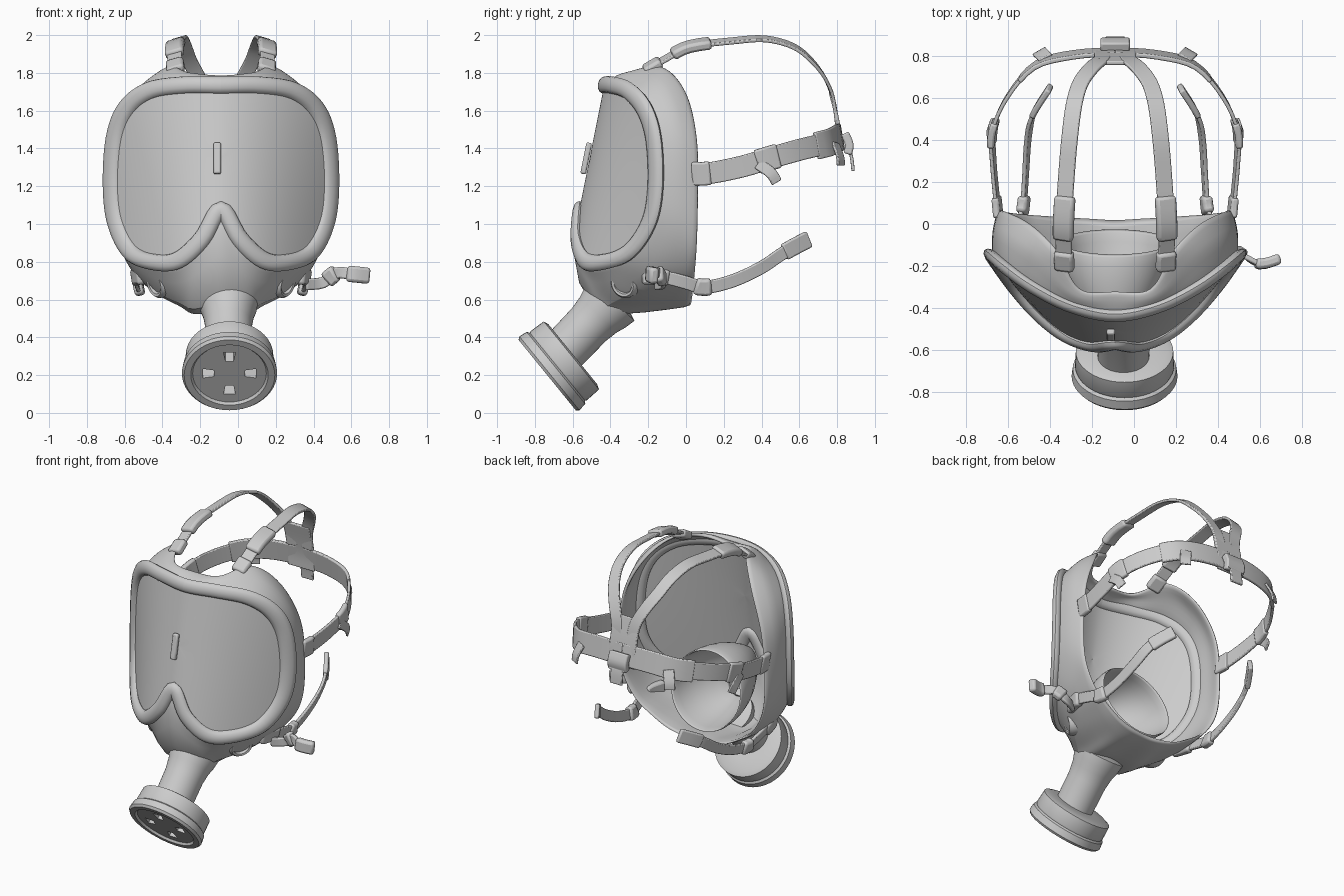
import bpy, bmesh, math
from mathutils import Vector

if "Cube" in bpy.data.objects:
    bpy.data.objects.remove(bpy.data.objects["Cube"])

CX = -0.09  # mask centre line


def make(name, verts, faces):
    me = bpy.data.meshes.new(name)
    me.from_pydata([tuple(v) for v in verts], [], faces)
    bm = bmesh.new()
    bm.from_mesh(me)
    bmesh.ops.recalc_face_normals(bm, faces=bm.faces)
    bm.to_mesh(me)
    bm.free()
    ob = bpy.data.objects.new(name, me)
    bpy.context.collection.objects.link(ob)
    return ob


def spline(pts, k=4, closed=False):
    """Catmull-Rom curve through the points."""
    p = [Vector(q) for q in pts]
    n = len(p)
    get = (lambda i: p[i % n]) if closed else (lambda i: p[max(0, min(n - 1, i))])
    out = []
    for i in range(n if closed else n - 1):
        a, b, c, d = (get(i + j) for j in (-1, 0, 1, 2))
        for s in range(k):
            t = s / k
            out.append(0.5 * (2 * b + (c - a) * t + (2 * a - 5 * b + 4 * c - d) * t * t
                              + (3 * b - a - 3 * c + d) * t ** 3))
    if not closed:
        out.append(p[-1])
    return out


def ring(half, k=4):
    """Closed symmetric loop from a half outline (top centre to bottom centre)."""
    full = list(half) + [(-u, y, z) for u, y, z in half[-2:0:-1]]
    return [v + Vector((CX, 0, 0)) for v in spline(full, k, True)]


def loft(name, rings, cap=False):
    n = len(rings[0])
    faces = [(r * n + i, r * n + (i + 1) % n, (r + 1) * n + (i + 1) % n, (r + 1) * n + i)
             for r in range(len(rings) - 1) for i in range(n)]
    if cap:
        faces += [tuple(range(n)), tuple(range((len(rings) - 1) * n, len(rings) * n))]
    return make(name, [v for r in rings for v in r], faces)


def ribbon(name, path, width, thick, centre):
    """Flat strap along a path, its face turned away from a centre point."""
    rings = []
    for i, p in enumerate(path):
        t = (path[min(i + 1, len(path) - 1)] - path[max(i - 1, 0)]).normalized()
        n = p - Vector(centre)
        n = (n - t * n.dot(t)).normalized()
        w = t.cross(n) * width / 2
        n = n * thick / 2
        rings.append([p + w + n, p - w + n, p - w - n, p + w - n])
    ob = loft(name, rings, True)
    b = ob.modifiers.new("bevel", 'BEVEL')
    b.width, b.segments, b.limit_method = min(thick * 0.3, 0.015), 2, 'ANGLE'
    return ob


def lathe(name, profile, loc, axis, n=48):
    q = Vector(axis).to_track_quat('Z', 'Y')
    rings = [[Vector(loc) + q @ Vector((r * math.cos(a), r * math.sin(a), t))
              for a in (2 * math.pi * i / n for i in range(n))] for r, t in profile]
    return loft(name, rings, True)


def surf(u, z):
    """Depth of the wrapped visor surface."""
    yc = -0.6 + 0.2 * (z - 0.9)
    return yc + (-0.13 - yc) * (abs(u) / 0.61) ** 1.8


def modifier(ob, thick, levels=1):
    m = ob.modifiers.new("solid", 'SOLIDIFY')
    m.thickness, m.offset = thick, 0
    ob.modifiers.new("sub", 'SUBSURF').levels = levels
    ob.modifiers["sub"].render_levels = levels


# Visor outline, half: (offset from centre, height)
F2 = [(0, 1.735), (.2, 1.735), (.38, 1.705), (.5, 1.61), (.56, 1.45), (.575, 1.2), (.55, 1.0),
      (.47, .845), (.34, .795), (.22, .81), (.10, .92), (0, 1.075)]
F = [(u, surf(u, z), z) for u, z in F2]
edge = ring(F, 6)

# Lens, filled towards its middle
lens_rings = []
for s in [0.002] + [i / 12 for i in range(1, 13)]:
    row = []
    for v in edge:
        u, z = s * (v.x - CX), 1.35 + s * (v.z - 1.35)
        row.append(Vector((u + CX, surf(u, z), z)))
    lens_rings.append(row)
loft("visor_lens", lens_rings)

# Visor frame: oval tube around the lens edge, broader on the sides
tube = []
for i, p in enumerate(edge):
    t = (edge[(i + 1) % len(edge)] - edge[i - 1]).normalized()
    n = Vector((0.9 * (p.x - CX), -0.6, 0.1))
    n = (n - t * n.dot(t)).normalized()
    w = t.cross(n)
    side = abs(w.y)
    c = p + n * 0.008 + Vector((0, 0.025 * side, 0))
    tube.append([c + w * (0.042 + 0.02 * side) * math.cos(a) + n * 0.03 * math.sin(a)
                 for a in (math.pi * j / 6 for j in range(12))])
loft("visor_frame", tube + [tube[0]])

# Face shell: frame edge, nose bulge, cheek ring, rear rim
M = [(0, -.37, 1.765), (.2, -.34, 1.785), (.37, -.17, 1.765), (.49, -.08, 1.64), (.56, -.04, 1.45),
     (.575, -.04, 1.2), (.555, -.06, .97), (.47, -.15, .76), (.34, -.30, .63), (.21, -.42, .56),
     (.15, -.47, .51), (0, -.53, .53)]
R = [(0, -.32, 1.78), (.17, -.31, 1.795), (.27, -.13, 1.835), (.40, 0, 1.70), (.52, .06, 1.45),
     (.55, .065, 1.15), (.53, .06, .9), (.44, .05, .74), (.33, .045, .66), (.22, .04, .6),
     (.11, .035, .575), (0, .03, .57)]
N = [tuple((a + b) / 2 for a, b in zip(f, m)) for f, m in zip(F[:7], M[:7])]
N += [(.47, -.24, .79), (.33, -.38, .715), (.2, -.48, .70), (.11, -.555, .76), (0, -.60, .85)]
mid = [tuple((a + b) / 2 for a, b in zip(m, r)) for m, r in zip(M, R)]
shell = loft("face_shell", [ring(h) for h in (F, N, M, mid, R)])
modifier(shell, 0.022)

# Inner nose cup
cup = []
for y, rx, zc, rz in [(-.08, .26, .86, .25), (-.2, .25, .86, .245), (-.35, .19, .86, .21), (-.5, .09, .84, .14)]:
    cup.append([Vector((CX + rx * math.cos(a), y - 0.06 * math.sin(a), zc + rz * math.sin(a)))
                for a in (math.pi * i / 16 for i in range(32))])
modifier(loft("nose_cup", cup), 0.015)

# Lens clip
ribbon("lens_clip", [Vector((CX - .02, surf(0, z) - .018, z)) for z in (1.265, 1.32, 1.38, 1.43)],
       0.04, 0.03, (CX - .02, 0, 1.35))

# Filter neck and canister
lathe("filter_neck", [(.10, -.08), (.16, -.06), (.15, 0), (.135, .05), (.125, .12), (.122, .34)],
      (-.05, -.43, .555), (0, -.69, -.72))
AX = Vector((0, -.775, -.63))
FC = Vector((-.045, -.735, .2))
can = lathe("filter_canister", [(.12, -.175), (.205, -.175), (.232, -.165), (.236, -.08), (.232, -.07), (.246, -.06),
                                (.252, -.015), (.24, 0), (.205, 0), (.195, -.014), (.03, -.014)], FC, AX)
# Inlet slots cut in the canister face
q = AX.to_track_quat('Z', 'Y')
cv, cf = [], []
for i in range(4):
    a = math.pi * i / 2
    o = len(cv)
    for t in (-.09, .03):
        for dr, da in ((.085, -.25), (.145, -.22), (.145, .22), (.085, .25)):
            cv.append(FC + q @ Vector((dr * math.cos(a + da), dr * math.sin(a + da), t)))
    cf += [tuple(o + j for j in f) for f in
           ((0, 1, 2, 3), (4, 5, 6, 7), (0, 1, 5, 4), (1, 2, 6, 5), (2, 3, 7, 6), (3, 0, 4, 7))]
cutter = make("slot_cutter", cv, cf)
cutter.hide_render = True
cutter.hide_set(True)
b = can.modifiers.new("slots", 'BOOLEAN')
b.object, b.operation, b.solver = cutter, 'DIFFERENCE', 'EXACT'

# Straps, buckles and cheek ports on both sides
TOP = [(.24, -.22, 1.81), (.245, -.1, 1.88), (.245, .02, 1.94), (.23, .25, 1.97), (.215, .42, 1.98),
       (.195, .57, 1.94), (.165, .67, 1.86), (.115, .74, 1.765), (.07, .78, 1.66), (.055, .80, 1.53)]
SIDE = [(.555, .03, 1.265), (.565, .13, 1.27), (.58, .3, 1.305), (.58, .45, 1.35), (.51, .61, 1.395),
        (.38, .755, 1.43), (.2, .805, 1.455), (0, .82, 1.46)]
LOW = [(.42, -.23, .725), (.45, -.12, .72), (.45, .0, .69), (.435, .1, .665), (.425, .25, .70),
       (.415, .4, .77), (.39, .52, .85), (.31, .65, .92)]
for s, side in ((-1, "left"), (1, "right")):
    def path(pts):
        return spline([(CX + s * u, y, z) for u, y, z in pts], 4)

    c = (CX, .25, 1.2)
    p = path(TOP)
    ribbon("top_strap_" + side, p, .08, .018, c)
    ribbon("top_buckle_" + side, p[5:11], .1, .05, c)
    ribbon("top_anchor_" + side, p[0:4], .095, .05, c)

    c = (CX, .2, 1.35)
    p = path(SIDE)
    ribbon("side_strap_" + side, p, .115, .018, c)
    ribbon("side_anchor_" + side, p[0:5], .125, .035, c)
    ribbon("side_buckle_" + side, p[10:14], .13, .035, c)
    ribbon("side_rear_strap_" + side, p[18:], .145, .022, c)
    ribbon("side_tail_" + side, path([(.595, .38, 1.32), (.6, .45, 1.27), (.59, .48, 1.22)]), .06, .015, c)
    # Short end hanging off the rear of the side strap
    ribbon("rear_corner_tail_" + side, path([(.33, .79, 1.43), (.355, .815, 1.36), (.36, .82, 1.31)]), .07, .015, c)

    c = (CX, .1, .76)
    p = path(LOW)
    ribbon("lower_strap_" + side, p, .07, .02, c)
    ribbon("lower_anchor_" + side, p[0:6], .09, .05, c)
    ribbon("lower_buckle_" + side, p[10:14], .09, .05, c)
    ribbon("lower_strap_end_" + side, p[24:29], .09, .03, c)

    lathe("cheek_port_" + side, [(.085, -.04), (.08, .0), (.068, .014), (.055, .01), (.05, -.02), (.01, -.02)],
          (CX + s * .345, -.33, .685), (s * .8, -.5, -.25), 24)

# Rear head pad with its hanging clasp
c = (CX, .2, 1.45)
ribbon("rear_pad", spline([(CX, .765, 1.70), (CX, .795, 1.58), (CX, .815, 1.47), (CX, .82, 1.38)]), .2, .02, c)
ribbon("rear_clasp", spline([(CX, .84, 1.48), (CX, .865, 1.42), (CX, .855, 1.37)]), .14, .045, c)
ribbon("rear_tail", spline([(CX, .85, 1.44), (CX, .875, 1.36), (CX, .885, 1.28)]), .09, .018, c)

# Loose strap end on the right cheek
tail = spline([(.36, -.16, .68), (.45, -.12, .69), (.52, -.15, .74), (.60, -.19, .735), (.695, -.165, .725)])
ribbon("loose_strap", tail, .06, .025, (.5, .3, .72))
ribbon("loose_strap_tip", tail[11:], .085, .05, (.5, .3, .72))
ribbon("loose_strap_buckle", tail[5:9], .09, .05, (.5, .3, .72))

# Smooth shading with crisp edges
for ob in bpy.data.objects:
    if ob is not cutter:
        ob.select_set(True)
        bpy.context.view_layer.objects.active = ob
bpy.ops.object.shade_smooth_by_angle(angle=math.radians(40))
